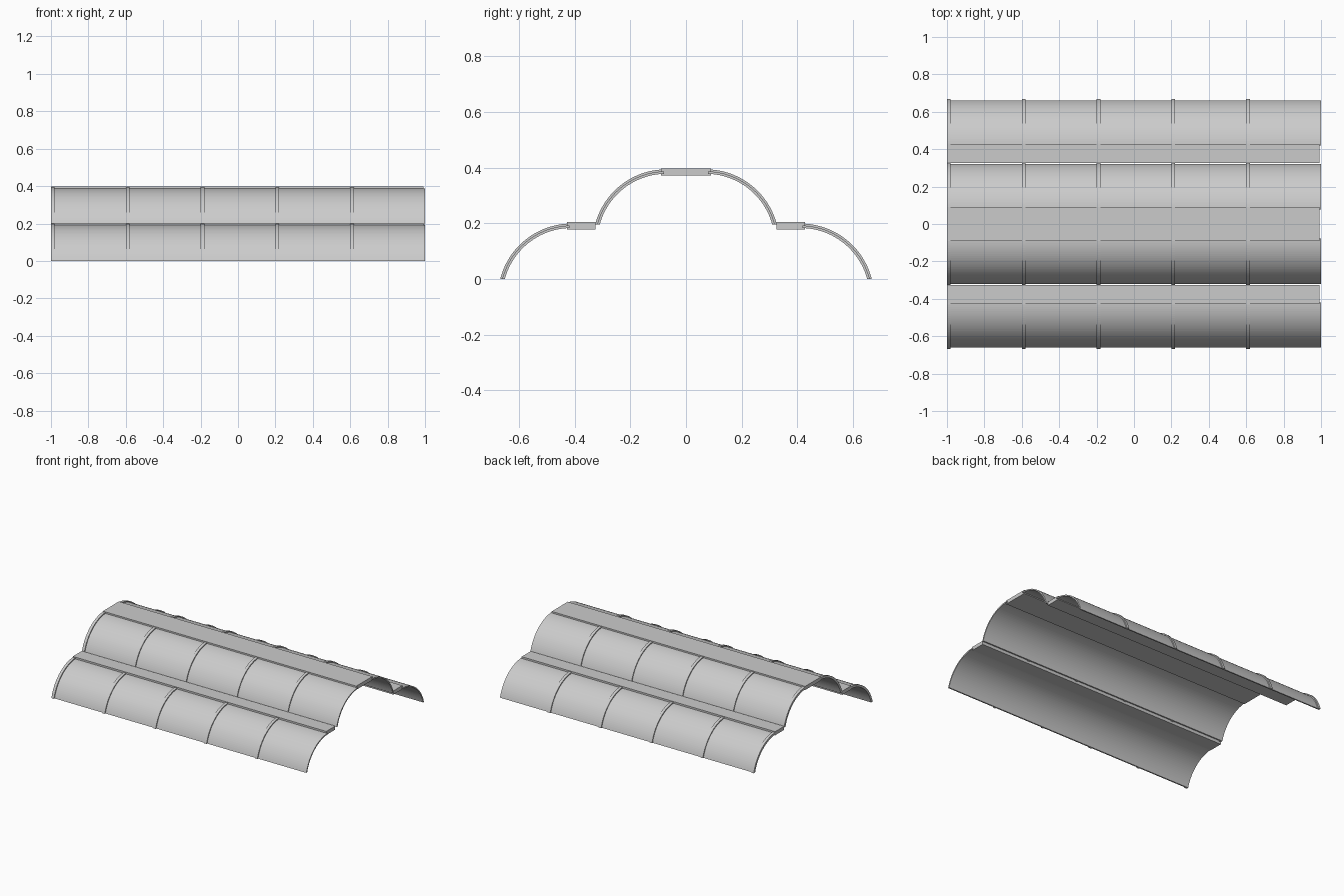
import bpy, bmesh
from math import asin, cos, sin, radians

if "Cube" in bpy.data.objects:
    bpy.data.objects.remove(bpy.data.objects["Cube"])

SEGMENTS = 28
TIERS = {"lower": (0.412, -0.065), "upper": (0.071, 0.130)}  # arc centres (y, z)


def make_object(name, bm, mirror=True):
    bmesh.ops.recalc_face_normals(bm, faces=bm.faces)
    mesh = bpy.data.meshes.new(name)
    bm.to_mesh(mesh)
    bm.free()
    obj = bpy.data.objects.new(name, mesh)
    bpy.context.collection.objects.link(obj)
    if mirror:
        mod = obj.modifiers.new("Mirror", "MIRROR")
        mod.use_axis = (False, True, False)
        mod.use_mirror_merge = False
    return obj


def arc(radius, centre):
    # Quarter-round profile whose foot is cut level
    start, end = asin(0.065 / radius), radians(88.3)
    angles = [start + (end - start) * i / SEGMENTS for i in range(SEGMENTS + 1)]
    return [(centre[0] + radius * cos(a), centre[1] + radius * sin(a)) for a in angles]


def curved_strip(name, centre, r_in, r_out, x0, x1):
    bm = bmesh.new()
    rings = []
    for (yo, zo), (yi, zi) in zip(arc(r_out, centre), arc(r_in, centre)):
        rings.append([bm.verts.new(p) for p in
                      ((x0, yo, zo), (x1, yo, zo), (x1, yi, zi), (x0, yi, zi))])
    for a, b in zip(rings, rings[1:]):
        for k in range(4):
            n = (k + 1) % 4
            bm.faces.new((a[k], a[n], b[n], b[k]))
    bm.faces.new(rings[0])
    bm.faces.new(rings[-1])
    return make_object(name, bm)


def beam(name, y0, y1, z0, z1, mirror):
    bm = bmesh.new()
    bmesh.ops.create_cube(bm, size=1)
    bmesh.ops.scale(bm, vec=(1.993, y1 - y0, z1 - z0), verts=bm.verts)
    bmesh.ops.translate(bm, vec=(-0.0035, (y0 + y1) / 2, (z0 + z1) / 2), verts=bm.verts)
    return make_object(name, bm, mirror)


# Curved roof panels with raised ribs, on both slopes
for tier, centre in TIERS.items():
    curved_strip(f"{tier}_panel", centre, 0.248, 0.257, -1, 1)
    for i in range(5):
        x = -1 + 0.4 * i
        curved_strip(f"{tier}_rib_{i + 1}", centre, 0.254, 0.264, x, x + 0.02)

# Flat ridge beam and the two ledge beams between tiers
beam("ridge_beam", -0.09, 0.09, 0.371, 0.397, False)
beam("ledge_beam", 0.326, 0.427, 0.178, 0.204, True)
